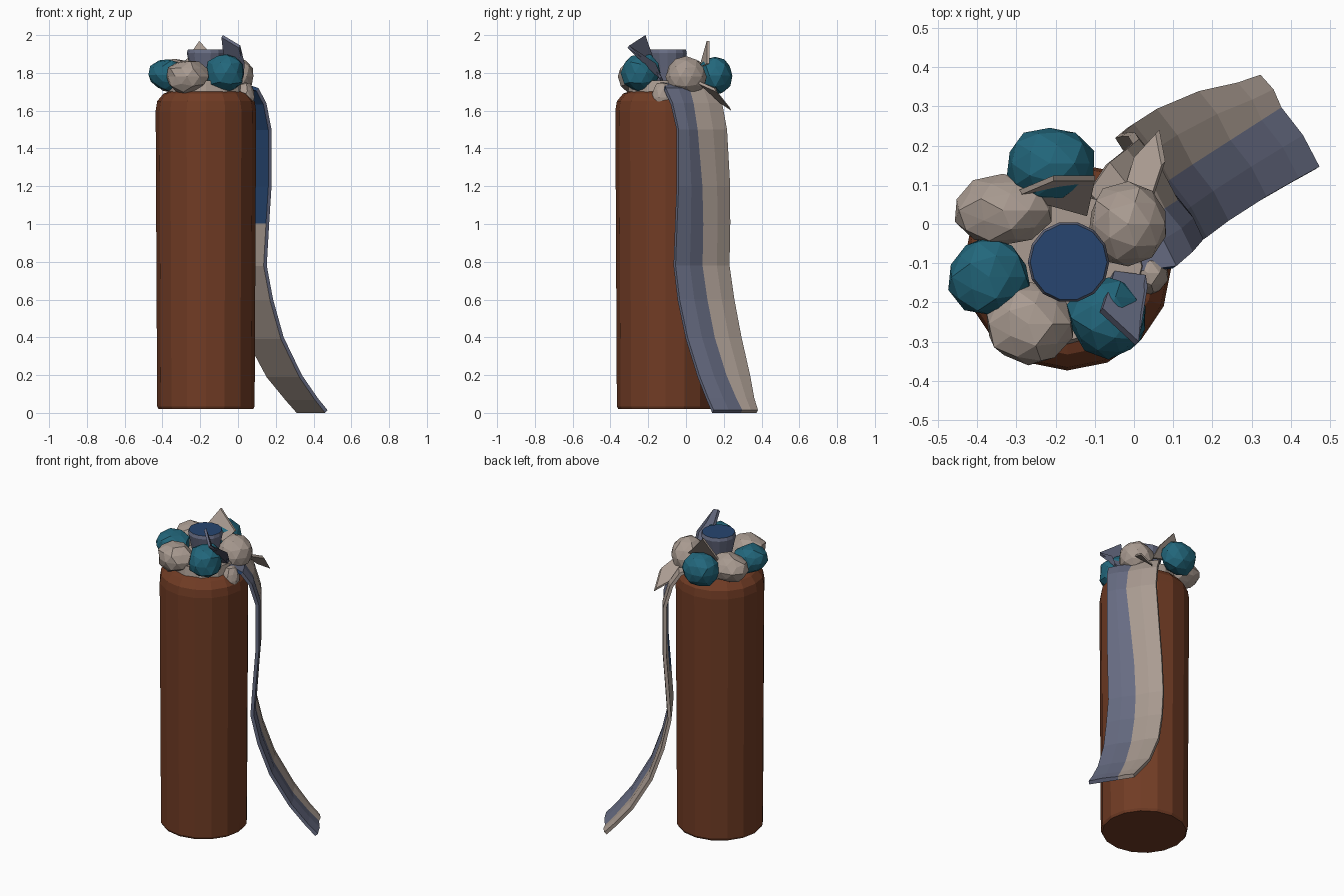
import bpy, bmesh, math, random
from mathutils import Vector

if "Cube" in bpy.data.objects:
    bpy.data.objects.remove(bpy.data.objects["Cube"])

random.seed(4)

def material(name, rgb):
    m = bpy.data.materials.new(name)
    m.diffuse_color = (*rgb, 1)
    m.use_nodes = True
    m.node_tree.nodes["Principled BSDF"].inputs["Base Color"].default_value = m.diffuse_color
    return m

BROWN = material("brown", (0.165, 0.045, 0.018))
BEIGE = material("beige", (0.40, 0.33, 0.285))
TEAL = material("teal", (0.016, 0.135, 0.20))
GREY = material("grey blue", (0.135, 0.15, 0.225))
BLUE = material("dark blue", (0.02, 0.06, 0.16))

def finish(name, bm, mats):
    bmesh.ops.recalc_face_normals(bm, faces=bm.faces)
    me = bpy.data.meshes.new(name)
    bm.to_mesh(me)
    bm.free()
    for m in mats:
        me.materials.append(m)
    ob = bpy.data.objects.new(name, me)
    bpy.context.collection.objects.link(ob)
    return ob

def loft(bm, rings):
    """Skin closed rings and cap both ends; returns the cap faces."""
    vs = [[bm.verts.new(p) for p in r] for r in rings]
    n = len(vs[0])
    for a, b in zip(vs, vs[1:]):
        for i in range(n):
            bm.faces.new((a[i], a[(i + 1) % n], b[(i + 1) % n], b[i]))
    return bm.faces.new(vs[0]), bm.faces.new(vs[-1])

def turned(name, cx, cy, profile, sides, mats):
    bm = bmesh.new()
    rings = [[(cx + r * math.cos(2 * math.pi * i / sides), cy + r * math.sin(2 * math.pi * i / sides), z)
              for i in range(sides)] for z, r in profile]
    caps = loft(bm, rings)
    if len(mats) > 1:
        caps[1].material_index = 1
    return finish(name, bm, mats)

# Trunk
CX, CY = -0.17, -0.108
turned("trunk", CX, CY, [(0.02, 0.25), (0.035, 0.258), (0.8, 0.262), (1.6, 0.266),
                         (1.65, 0.258), (1.69, 0.225), (1.715, 0.16)], 16, [BROWN])
turned("flower_base", CX, CY, [(1.69, 0.20), (1.76, 0.19)], 12, [BEIGE])

# Centre cup with blue top
turned("centre_cup", -0.167, -0.097, [(1.72, 0.065), (1.83, 0.088), (1.905, 0.104), (1.925, 0.098)], 14, [GREY, BLUE])

# Crumpled flower balls
def ball(name, c, r, mat):
    bm = bmesh.new()
    bmesh.ops.create_icosphere(bm, subdivisions=2, radius=1)
    for v in bm.verts:
        k = 1 + random.uniform(-0.09, 0.06)
        v.co = Vector([c[i] + v.co[i] * r[i] * k for i in range(3)])
    finish(name, bm, [mat])

balls = [
    ((-0.215, 0.155, 1.785), (0.115, 0.098, 0.105), TEAL),
    ((-0.37, -0.135, 1.79), (0.107, 0.105, 0.085), TEAL),
    ((-0.065, -0.24, 1.80), (0.106, 0.105, 0.108), TEAL),
    ((-0.335, 0.035, 1.785), (0.125, 0.092, 0.09), BEIGE),
    ((-0.27, -0.255, 1.78), (0.115, 0.108, 0.092), BEIGE),
    ((-0.015, 0.0, 1.78), (0.108, 0.11, 0.105), BEIGE),
    ((0.035, -0.125, 1.67), (0.055, 0.06, 0.085), BEIGE),
]
for i, (c, r, m) in enumerate(balls):
    ball(f"flower_{i + 1}", c, r, m)

# Ribbons: outward distance u and sideways w measured from the trunk axis
def place(u, w, z):
    return (CX + 0.84 * u - 0.54 * w, CY + 0.54 * u + 0.84 * w, z)

# height, outward distance, then sideways left, middle and right edges
PATH = [
    (1.75, 0.15, -0.11, 0.01, 0.13), (1.72, 0.235, -0.15, 0.0, 0.165),
    (1.64, 0.29, -0.142, -0.01, 0.17), (1.5, 0.33, -0.13, -0.01, 0.175),
    (1.2, 0.33, -0.13, 0.02, 0.195), (1.0, 0.315, -0.13, 0.035, 0.205),
    (0.78, 0.30, -0.13, 0.04, 0.21), (0.6, 0.34, -0.13, 0.045, 0.215),
    (0.4, 0.41, -0.125, 0.046, 0.215), (0.2, 0.525, -0.125, 0.046, 0.195),
    (0.08, 0.62, -0.13, 0.046, 0.16), (0.015, 0.68, -0.134, 0.046, 0.145),
]

def ribbon(name, side, mats):
    bm = bmesh.new()
    rings = []
    for k, (z, u, a, b, c) in enumerate(PATH):
        w0, w1 = (a, b) if side == 0 else (b, c)
        z0, u0 = PATH[max(k - 1, 0)][:2]
        z1, u1 = PATH[min(k + 1, len(PATH) - 1)][:2]
        n = Vector((z1 - z0, u0 - u1)).normalized() * 0.02   # inward normal in (u, z)
        sag = 0.008
        rings.append([place(u, w0, z), place(u + sag, (w0 + w1) / 2, z), place(u, w1, z),
                      place(u + n.x, w1, max(z + n.y, 0) if k < 11 else 0.0),
                      place(u + n.x, w0, max(z + n.y, 0) if k < 11 else 0.0)])
    loft(bm, rings)
    bmesh.ops.recalc_face_normals(bm, faces=bm.faces)
    # trunk-facing side: blue high up, beige lower down
    for f in bm.faces:
        if side == 0 and f.normal.dot(Vector((0.84, 0.54, 0))) < -0.3:
            f.material_index = 1 if f.calc_center_median().z > 1.05 else 2
    finish(name, bm, mats)

ribbon("grey_ribbon", 0, [GREY, BLUE, BEIGE])
ribbon("beige_ribbon", 1, [BEIGE])

# Ribbon tips and petals standing up among the flowers
def petal(name, outline, offset, mat):
    bm = bmesh.new()
    loft(bm, [outline, [tuple(Vector(p) + Vector(offset)) for p in outline]])
    finish(name, bm, [mat])

petal("grey_petal", [(-0.05, -0.12, 1.76), (0.03, -0.13, 1.78), (0.035, -0.16, 1.85),
                     (0.012, -0.30, 1.945), (-0.08, -0.215, 2.0), (-0.065, -0.17, 1.87)],
      (-0.008, -0.01, -0.012), GREY)
petal("beige_petal", [(-0.30, 0.07, 1.83), (-0.12, 0.02, 1.81), (-0.10, 0.11, 1.85), (-0.205, 0.11, 1.97)],
      (0.0, 0.014, 0.0), BEIGE)
petal("beige_fold", [(-0.03, 0.07, 1.76), (0.04, 0.06, 1.76), (0.07, 0.15, 1.72),
                     (0.055, 0.23, 1.62), (0.0, 0.17, 1.66)], (0.01, 0.01, -0.02), BEIGE)
